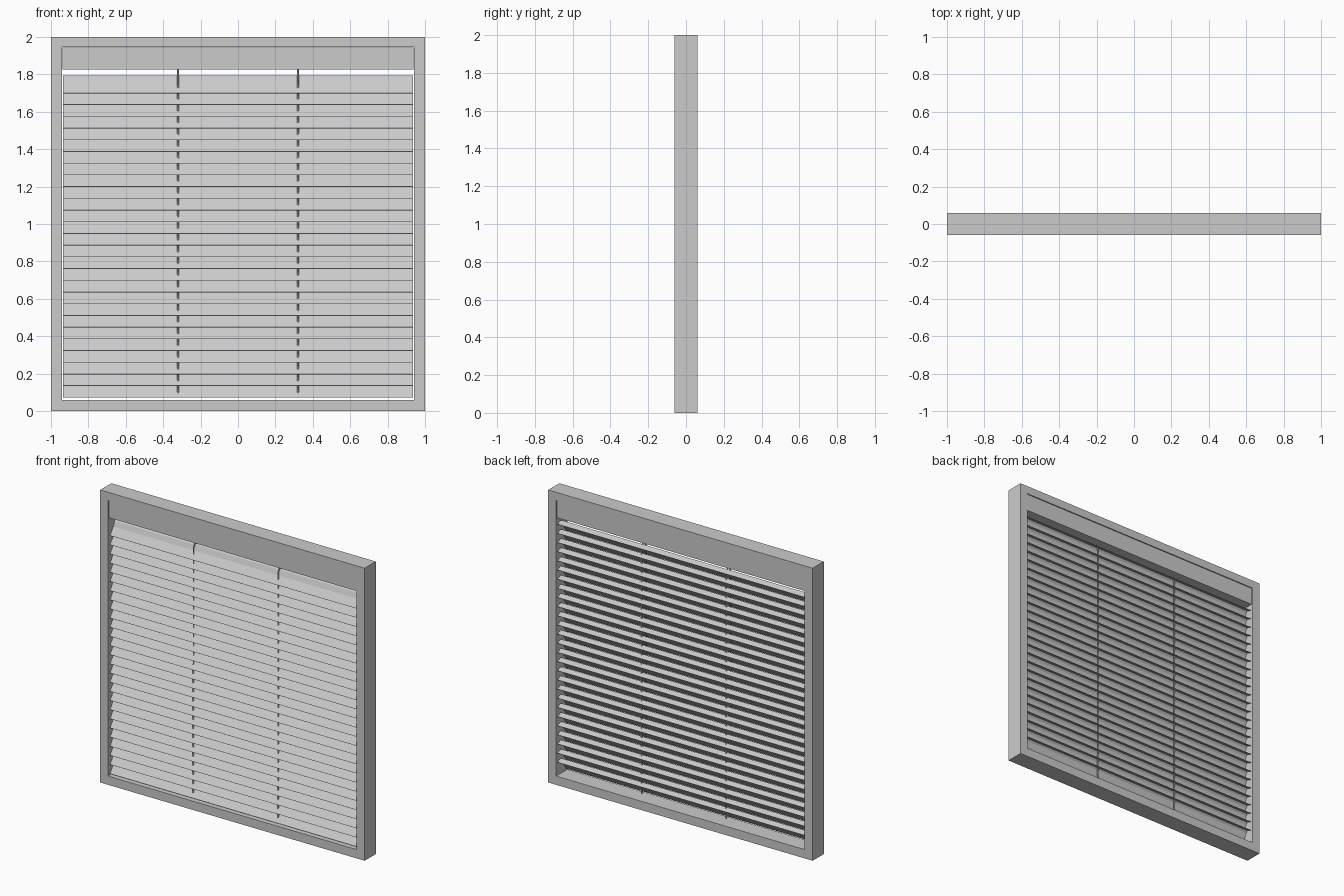
import bpy, bmesh
from mathutils import Vector

if "Cube" in bpy.data.objects:
    bpy.data.objects.remove(bpy.data.objects["Cube"])


def finish(name, bm):
    bmesh.ops.recalc_face_normals(bm, faces=bm.faces)
    me = bpy.data.meshes.new(name)
    bm.to_mesh(me)
    bm.free()
    ob = bpy.data.objects.new(name, me)
    bpy.context.collection.objects.link(ob)
    return ob


def box(name, x0, x1, y0, y1, z0, z1):
    bm = bmesh.new()
    bmesh.ops.create_cube(bm, size=1)
    for v in bm.verts:
        v.co = Vector(((x0 + x1) / 2 + v.co.x * (x1 - x0),
                       (y0 + y1) / 2 + v.co.y * (y1 - y0),
                       (z0 + z1) / 2 + v.co.z * (z1 - z0)))
    return finish(name, bm)


def rod(name, points, radius):
    cu = bpy.data.curves.new(name, 'CURVE')
    cu.dimensions = '3D'
    cu.bevel_depth = radius
    cu.bevel_resolution = 1
    cu.use_fill_caps = True
    sp = cu.splines.new('POLY')
    sp.points.add(len(points) - 1)
    for p, co in zip(sp.points, points):
        p.co = (*co, 1)
    ob = bpy.data.objects.new(name, cu)
    bpy.context.collection.objects.link(ob)


# Window frame: rectangular ring extruded through its depth
bm = bmesh.new()
rings = []
for y in (-0.06, 0.06):
    for hw, z0, z1 in ((1.0, 0.0, 2.0), (0.94, 0.06, 1.945)):
        rings.append([bm.verts.new(c) for c in
                      ((-hw, y, z0), (hw, y, z0), (hw, y, z1), (-hw, y, z1))])
for a, b in ((0, 1), (2, 3), (0, 2), (1, 3)):
    for i in range(4):
        j = (i + 1) % 4
        bm.faces.new((rings[a][i], rings[a][j], rings[b][j], rings[b][i]))
finish("window_frame", bm)

# Head box
box("head_box", -0.938, 0.938, -0.055, 0.055, 1.825, 1.943)

# Slats: bent strip, steep at the front with a back flange, repeated upward
PROFILE = ((-0.046, 0.0), (-0.010, 0.048), (0.004, 0.082),
           (0.016, 0.094), (0.052, 0.080))
COUNT, PITCH, THICK = 27, 0.0626, 0.0025
bm = bmesh.new()
ends = []
for x in (-0.935, 0.935):
    ends.append([bm.verts.new((x, y, 0.072 + z)) for y, z in PROFILE])
for i in range(len(PROFILE) - 1):
    bm.faces.new((ends[0][i], ends[1][i], ends[1][i + 1], ends[0][i + 1]))
slats = finish("slats", bm)
sol = slats.modifiers.new("thickness", 'SOLIDIFY')
sol.thickness = THICK
sol.offset = 0
arr = slats.modifiers.new("stack", 'ARRAY')
arr.count = COUNT
arr.use_relative_offset = False
arr.use_constant_offset = True
arr.constant_offset_displace = (0, 0, PITCH)

# Ladder cords: front and back strands meeting under the head box
for side, x in (("left", -0.32), ("right", 0.32)):
    for face, y in (("front", -0.024), ("back", 0.022)):
        rod(f"{side}_{face}_cord",
            [(x, 0, 1.83), (x, 0, 1.81), (x, y, 1.775), (x, y, 0.09)], 0.005)
